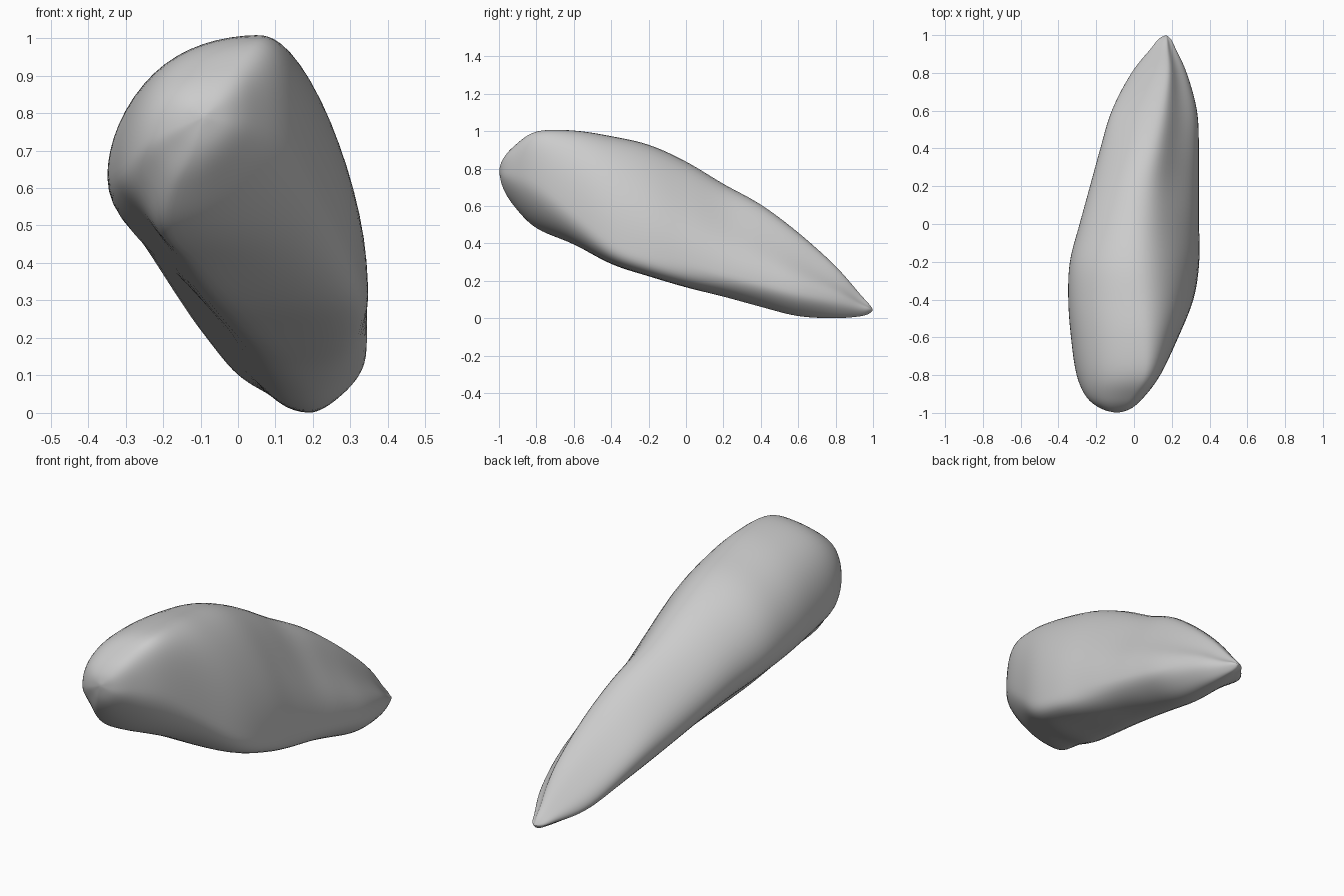
import bpy, bmesh, math
from mathutils import Vector

old = bpy.data.objects.get("Cube")
if old:
    bpy.data.objects.remove(old, do_unlink=True)

STEPS = 6      # rings between two neighbouring sections
QUARTER = 16   # points in each quarter of a ring

# Sections from blunt nose to thin tail:
# y, x min, x max, z min, z max, x of top, z of right, x of bottom, z of left
SECTIONS = [
    (-1, -.09, -.09, .79, .79, -.09, .79, -.09, .79),
    (-.98, -.17, -.02, .7, .85, -.07, .78, -.11, .76),
    (-.92, -.25, .05, .6, .92, -.02, .77, -.16, .72),
    (-.8, -.305, .14, .48, 1, .05, .72, -.18, .66),
    (-.6, -.335, .235, .395, 1.005, .05, .56, -.1, .64),
    (-.4, -.35, .315, .29, .975, .03, .42, -.01, .63),
    (-.2, -.342, .345, .225, .93, .01, .36, .05, .61),
    (0, -.29, .345, .165, .84, .01, .3, .1, .55),
    (.2, -.235, .345, .115, .72, .03, .24, .13, .46),
    (.4, -.18, .345, .06, .61, .08, .19, .16, .37),
    (.6, -.12, .335, .01, .46, .13, .14, .18, .28),
    (.8, -.015, .28, 0, .28, .17, .1, .19, .13),
    (.93, .09, .22, .01, .13, .17, .06, .18, .07),
    (.98, .13, .195, .025, .075, .17, .05, .17, .05),
    (1, .17, .17, .045, .045, .17, .045, .17, .045),
]


def spline(a, b, c, d, t):
    """Smooth curve from b to c, for one section value."""
    return b + t / 2 * (c - a + t * (2 * a - 5 * b + 4 * c - d
                                     + t * (3 * (b - c) + d - a)))


def ring(section):
    """Four arcs joining the right, top, left and bottom of a section."""
    y, left, right, low, high, top_x, right_z, bottom_x, left_z = section
    # The lower right swells in front; the other corners flatten to the tail
    swell = .2 * math.exp(-((y + .25) / .45) ** 2)
    arcs = [
        (top_x, right_z, right, high, .06 + .15 * y),
        (top_x, left_z, left, high, .02 + .06 * y),
        (bottom_x, left_z, left, low, .13),
        (bottom_x, right_z, right, low, .05 - swell),
    ]
    points = []
    for number, (cx, cz, edge_x, edge_z, hollow) in enumerate(arcs):
        for step in range(QUARTER):
            angle = math.pi / 2 * step / QUARTER
            if number % 2:
                angle = math.pi / 2 - angle
            inward = hollow * math.sin(2 * angle) ** 2
            along = math.cos(angle) - inward
            up = math.sin(angle) - inward
            points.append(Vector((cx + (edge_x - cx) * along, y,
                                  cz + (edge_z - cz) * up)))
    return points


# Interpolate the sections into closely spaced rings
rings = []
last = len(SECTIONS) - 1
for index in range(last):
    around = [SECTIONS[min(max(index + k, 0), last)] for k in (-1, 0, 1, 2)]
    for step in range(STEPS):
        if index or step:
            rings.append(ring([spline(*v, step / STEPS) for v in zip(*around)]))

# Skin the rings and close both tips
bm = bmesh.new()
loops = [[bm.verts.new(p) for p in points] for points in rings]
count = QUARTER * 4
for first, second in zip(loops, loops[1:]):
    for i in range(count):
        j = (i + 1) % count
        bm.faces.new((first[i], first[j], second[j], second[i]))
for loop, tip in ((loops[0], SECTIONS[0]), (loops[-1], SECTIONS[-1])):
    point = bm.verts.new((tip[1], tip[0], tip[3]))
    for i in range(count):
        bm.faces.new((loop[i], loop[(i + 1) % count], point))

# Soften the ridges a little
for _ in range(3):
    bmesh.ops.smooth_vert(bm, verts=bm.verts[:], factor=0.5,
                          use_axis_x=True, use_axis_y=True, use_axis_z=True)
bmesh.ops.recalc_face_normals(bm, faces=bm.faces[:])

mesh = bpy.data.meshes.new("stone")
bm.to_mesh(mesh)
bm.free()
stone = bpy.data.objects.new("stone", mesh)
bpy.context.collection.objects.link(stone)

# One plain grey over the whole stone
grey = bpy.data.materials.new("stone grey")
grey.use_nodes = True
colour = (0.6, 0.6, 0.6, 1)
grey.diffuse_color = colour
grey.node_tree.nodes["Principled BSDF"].inputs["Base Color"].default_value = colour
mesh.materials.append(grey)

bpy.context.view_layer.objects.active = stone
stone.select_set(True)
bpy.ops.object.shade_smooth_by_angle(angle=math.radians(40))
